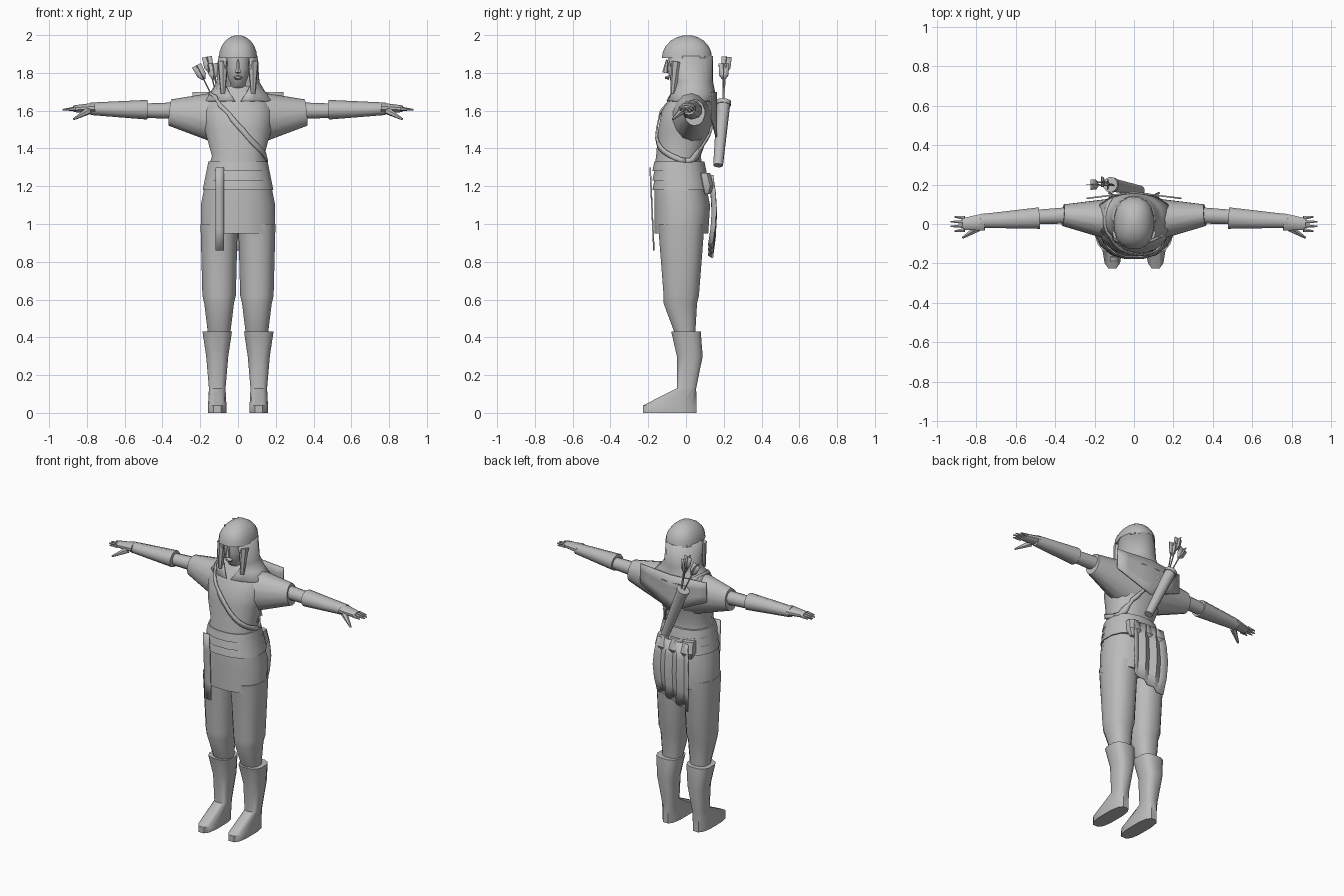
import bpy, bmesh, math
from mathutils import Vector

cube = bpy.data.objects.get("Cube")
if cube:
    bpy.data.objects.remove(cube)

plain_grey = bpy.data.materials.new("plain_grey")
plain_grey.use_nodes = True
shade = (.5, .5, .5, 1)
plain_grey.diffuse_color = shade
plain_grey.node_tree.nodes["Principled BSDF"].inputs["Base Color"].default_value = shade
parts = []


def finish(name, bm, mirror=False, thickness=0):
    bmesh.ops.recalc_face_normals(bm, faces=bm.faces)
    mesh = bpy.data.meshes.new(name)
    bm.to_mesh(mesh)
    bm.free()
    mesh.materials.append(plain_grey)
    part = bpy.data.objects.new(name, mesh)
    bpy.context.collection.objects.link(part)
    if mirror:
        part.modifiers.new("Mirror", "MIRROR")
    if thickness:
        solidify = part.modifiers.new("Solidify", "SOLIDIFY")
        solidify.thickness = thickness
        solidify.offset = 0
    parts.append(part)
    return part


def bridge(bm, rows, closed):
    count = len(rows[0])
    for lower, upper in zip(rows, rows[1:]):
        for i in range(count if closed else count - 1):
            j = (i + 1) % count
            bm.faces.new((lower[i], lower[j], upper[j], upper[i]))


def signed_power(value, power):
    return math.copysign(abs(value) ** power, value)


def loft(name, rings, offset=0, mirror=False, power=.85, sides=16):
    """Stack rings of (height, half width, front depth, back depth)."""
    bm = bmesh.new()
    rows = []
    for height, width, front, back in rings:
        row = []
        for i in range(sides):
            angle = math.tau * (i + .5) / sides
            x = offset + width * signed_power(math.cos(angle), power)
            y = (back - front) / 2 + (back + front) / 2 * signed_power(math.sin(angle), power)
            row.append(bm.verts.new((x, y, height)))
        rows.append(row)
    bridge(bm, rows, closed=True)
    bm.faces.new(rows[0])
    bm.faces.new(rows[-1])
    return finish(name, bm, mirror)


def taper(name, start, end, start_radius, end_radius, wide=1, mirror=False, sides=10):
    """Tapered rod between two points, widened sideways if asked."""
    start, end = Vector(start), Vector(end)
    direction = end - start
    bm = bmesh.new()
    bmesh.ops.create_cone(bm, cap_ends=True, segments=sides, radius1=start_radius,
                          radius2=end_radius, depth=direction.length)
    bmesh.ops.scale(bm, verts=bm.verts, vec=(wide, 1, 1))
    bm.transform(direction.to_track_quat("Z", "Y").to_matrix().to_4x4())
    bmesh.ops.translate(bm, verts=bm.verts, vec=(start + end) / 2)
    return finish(name, bm, mirror)


def sheet(name, rows, thickness=.008):
    bm = bmesh.new()
    bridge(bm, [[bm.verts.new(point) for point in row] for row in rows], closed=False)
    return finish(name, bm, thickness=thickness)


# Boots and trousers
loft("boots", [(0, .05, .23, .06), (.04, .05, .23, .06), (.13, .045, .05, .055),
               (.3, .06, .05, .09), (.43, .08, .08, .08)],
     offset=.11, mirror=True, power=.7, sides=12)
loft("trousers", [(.42, .06, .06, .05), (.58, .08, .12, .06), (.62, .09, .12, .07), (1, .1, .15, .1)],
     offset=.1, mirror=True)

# Tunic with a wrapped belt
tunic = loft("tunic", [(.95, .2, .17, .12), (1.1, .2, .17, .13), (1.3, .16, .17, .09),
                       (1.36, .14, .16, .08), (1.5, .18, .15, .13), (1.6, .19, .13, .15),
                       (1.68, .16, .08, .15), (1.73, .07, .05, .1)])
for layer in range(3):
    height = 1.18 + layer / 20
    half_width = .19 - layer / 100
    loft("belt_wrap", [(height, half_width, .18, .13 - layer / 100),
                       (height + .05, half_width - .01, .17, .12 - layer / 100)])

# Sleeves, arms, bracers and hands
taper("sleeves", (.06, .02, 1.56), (.36, .045, 1.59), .15, .07, wide=.8, mirror=True, sides=14)
taper("upper_arms", (.3, .045, 1.6), (.52, .035, 1.6), .045, .037, mirror=True)
taper("bracers", (.48, .03, 1.605), (.78, .015, 1.61), .052, .033, wide=1.1, mirror=True)
taper("palms", (.76, .01, 1.615), (.87, 0, 1.61), .027, .018, wide=1.7, mirror=True)
taper("thumbs", (.79, -.02, 1.6), (.87, -.07, 1.555), .02, .006, mirror=True, sides=6)
for finger in range(4):
    y = finger / 50 - .03
    taper("fingers", (.86, y, 1.61), (.94 - abs(y), y * 1.2, 1.605), .012, .004, mirror=True, sides=6)

# Head, face and hair
loft("head", [(1.7, .05, .03, .07), (1.74, .04, .08, .07), (1.82, .07, .1, .1), (1.9, .07, .09, .1)])
taper("nose", (0, -.1, 1.87), (0, -.11, 1.8), .006, .016, sides=6)
taper("lips", (0, -.09, 1.775), (0, -.11, 1.775), .012, .006, wide=2, sides=8)
taper("hair_locks", (.08, -.05, 1.86), (.08, -.07, 1.69), .03, .012, mirror=True, sides=7)

# Domed hood crown
dome = []
for step in range(6):
    angle = step * math.pi / 11
    swell = math.cos(angle)
    dome.append((1.88 + .12 * math.sin(angle), .103 * swell, .14 * swell - .01, .13 * swell + .01))
loft("hood_crown", dome)


# Hood drape, open at the face and spreading over the shoulders
def open_ring(height, width, front, back, gap):
    points = []
    for i in range(19):
        angle = math.radians(gap - 90 + (360 - 2 * gap) * i / 18)
        y = (back - front) / 2 + (back + front) / 2 * math.sin(angle)
        points.append((width * math.cos(angle), y, height))
    return points


sheet("hood_drape", [open_ring(1.89, .1, .12, .14, 36), open_ring(1.75, .11, .08, .14, 42),
                     open_ring(1.7, .14, .08, .15, 20), open_ring(1.65, .2, .1, .16, 4)])

# Pointed cape across the upper back
sheet("shoulder_cape", [[(column * .08, .16 - abs(column) / 100, 1.7 - row * .08 + row * abs(column) / 80)
                         for column in range(-3, 4)] for row in range(4)])

# Sash hanging in front
sheet("front_sash", [[(side, row / 200 - .19, 1.3 - row * .11) for side in (-.12, -.075)]
                     for row in range(5)])

# Pleated cloth and pouches behind the hips
cloth_rows = []
for row in range(5):
    swell = .02 * math.sin(row * math.pi / 4)
    cloth_rows.append([((.11 + swell) * column / 3, .12 + swell + column % 2 / 50,
                        1.26 - row / 10 + row * column / 300) for column in range(-3, 4)])
sheet("back_cloth", cloth_rows)
for offset in (-.09, 0, .09):
    loft("hip_pouch", [(1.16, .03, -.09, .13), (1.2, .05, -.07, .15), (1.27, .04, -.06, .13)],
         offset=offset, sides=8)

# Quiver and feathered arrows
base, mouth = Vector((.03, .17, 1.31)), Vector((-.12, .2, 1.65))
taper("quiver", base, mouth, .026, .036)
taper("quiver_rim", mouth.lerp(base, .06), mouth, .04, .04)
for tip in (Vector((-.22, .2, 1.84)), Vector((-.165, .215, 1.885)), Vector((-.135, .2, 1.85))):
    taper("arrow_shaft", mouth.lerp(base, .2), tip, .004, .004, sides=5)
    along = (tip - mouth).normalized()
    for axis in (Vector((1, 0, 0)), Vector((0, 1, 0))):
        outward = (axis - along * axis.dot(along)).normalized() * .027
        vane = [(tip - along * .085, .3), (tip - along * .06, .9), (tip, 1)]
        sheet("arrow_feathers", [[point - outward * spread, point, point + outward * spread]
                                 for point, spread in vane], thickness=.003)

# Strap looped from the right shoulder to the left hip, drawn onto the tunic
strap_rows = []
for step in range(37):
    angle = math.tau * step / 36
    across, depth = math.cos(angle), math.sin(angle)
    point = Vector((.155 * across, -.17 * depth, 1.525 - .185 * across))
    run = Vector((-.155 * depth, -.17 * across, .185 * depth))
    edge = run.cross(Vector((point.x, point.y, 0))).normalized() * .014
    strap_rows.append((point - edge, point + edge))
strap = sheet("chest_strap", strap_rows, thickness=0)
wrap = strap.modifiers.new("Shrinkwrap", "SHRINKWRAP")
wrap.target = tunic
wrap.offset = .012
wrap.wrap_mode = "ABOVE_SURFACE"
strap.modifiers.new("Solidify", "SOLIDIFY").thickness = .008

# Smooth shading with crisp edges
bpy.ops.object.select_all(action="DESELECT")
for part in parts:
    part.select_set(True)
bpy.context.view_layer.objects.active = tunic
bpy.ops.object.shade_smooth_by_angle(angle=math.radians(40))
